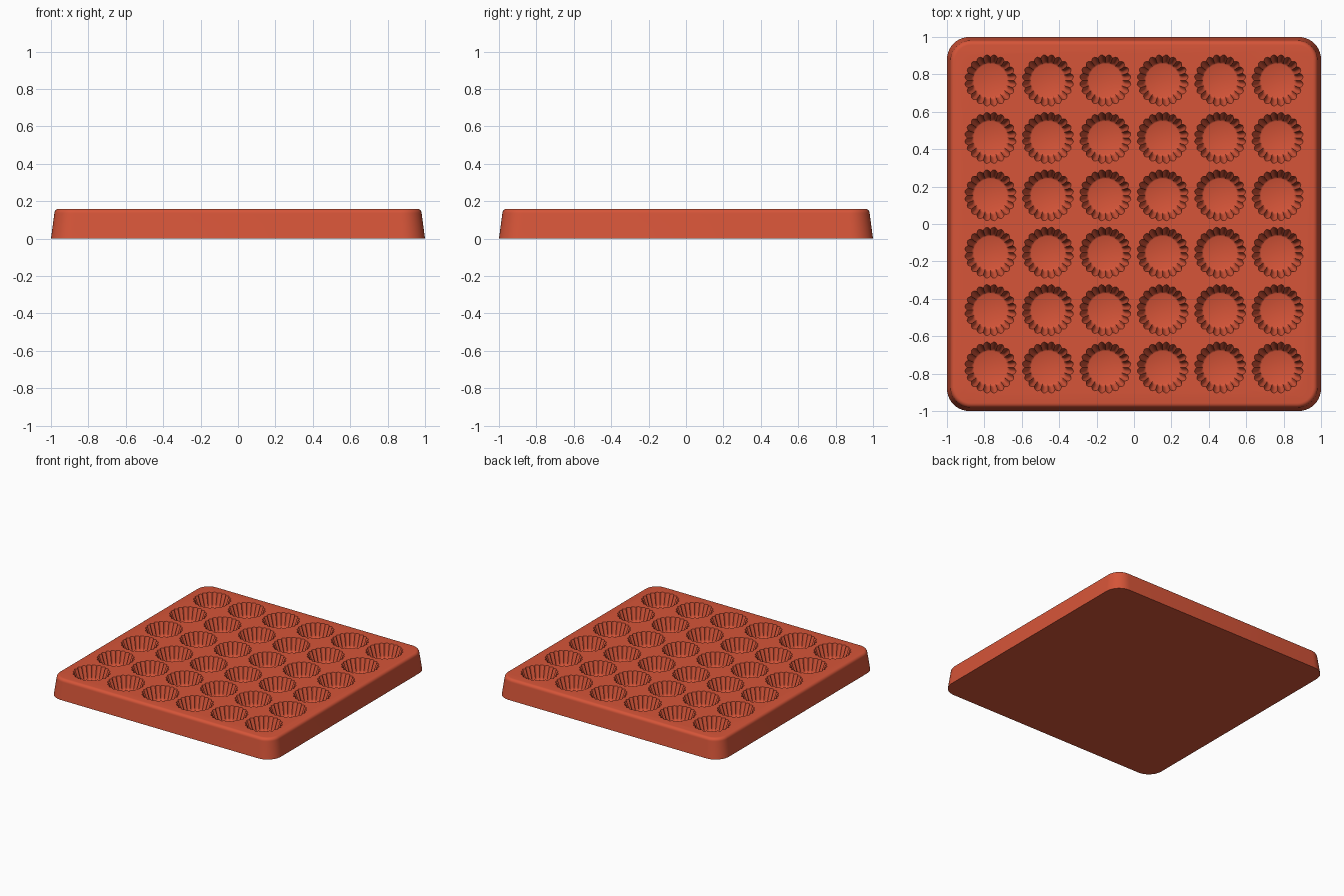
import bpy, bmesh
from math import sin, cos, pi

if "Cube" in bpy.data.objects:
    bpy.data.objects.remove(bpy.data.objects["Cube"], do_unlink=True)

# Terracotta silicone
mat = bpy.data.materials.new("terracotta_red")
mat.use_nodes = True
colour = (0.67, 0.09, 0.04, 1)
mat.diffuse_color = colour
mat.node_tree.nodes["Principled BSDF"].inputs["Base Color"].default_value = colour


def loft(bm, rings):
    """Skin a closed solid through a stack of equal-length point rings."""
    loops = [[bm.verts.new(p) for p in ring] for ring in rings]
    n = len(loops[0])
    for a, b in zip(loops, loops[1:]):
        for i in range(n):
            j = (i + 1) % n
            bm.faces.new((a[i], a[j], b[j], b[i]))
    bm.faces.new(loops[0][::-1])
    bm.faces.new(loops[-1])


def make_object(name, bm):
    mesh = bpy.data.meshes.new(name)
    bm.to_mesh(mesh)
    bm.free()
    mesh.materials.append(mat)
    obj = bpy.data.objects.new(name, mesh)
    bpy.context.collection.objects.link(obj)
    return obj


def rounded_square(half, radius, z, steps=10):
    c = half - radius
    points = []
    for q, (sx, sy) in enumerate([(1, 1), (-1, 1), (-1, -1), (1, -1)]):
        for s in range(steps + 1):
            t = (q + s / steps) * pi / 2
            points.append((sx * c + radius * cos(t), sy * c + radius * sin(t), z))
    return points


FLUTES, STEPS = 20, 6


def fluted_ring(cx, cy, z, radius, depth):
    n = FLUTES * STEPS
    points = []
    for i in range(n):
        t = 2 * pi * i / n
        r = radius - depth * (1 - abs(sin(FLUTES * t / 2)))
        points.append((cx + r * cos(t), cy + r * sin(t), z))
    return points


# Tapered tray body with a rounded upper rim
HEIGHT, EDGE = 0.16, 0.025
body = bmesh.new()
rings = [rounded_square(1.0, 0.12, 0)]
for k in range(7):
    t = k / 6 * pi / 2
    inset = EDGE * (1 - cos(t))
    rings.append(rounded_square(0.982 - inset, 0.11 - inset, HEIGHT - EDGE + EDGE * sin(t)))
loft(body, rings)
tray = make_object("baking_tray", body)

# Fluted cups: height, radius, flute depth
PROFILE = [(0.055, 0.088, 0), (0.058, 0.095, 0.001), (0.066, 0.102, 0.006),
           (0.08, 0.109, 0.011), (0.16, 0.138, 0.014), (0.2, 0.152, 0.014)]
PITCH = 0.307
cups = bmesh.new()
for col in range(6):
    for row in range(6):
        x, y = (col - 2.5) * PITCH, (row - 2.5) * PITCH
        loft(cups, [fluted_ring(x, y, *p) for p in PROFILE])
cutter = make_object("cup_cutter", cups)

# Cut the cups out of the tray
cut = tray.modifiers.new("cups", "BOOLEAN")
cut.operation = "DIFFERENCE"
cut.solver = "EXACT"
cut.object = cutter
bpy.context.view_layer.objects.active = tray
tray.select_set(True)
bpy.ops.object.modifier_apply(modifier=cut.name)
bpy.data.objects.remove(cutter, do_unlink=True)
bpy.ops.object.shade_smooth_by_angle(angle=0.6)
